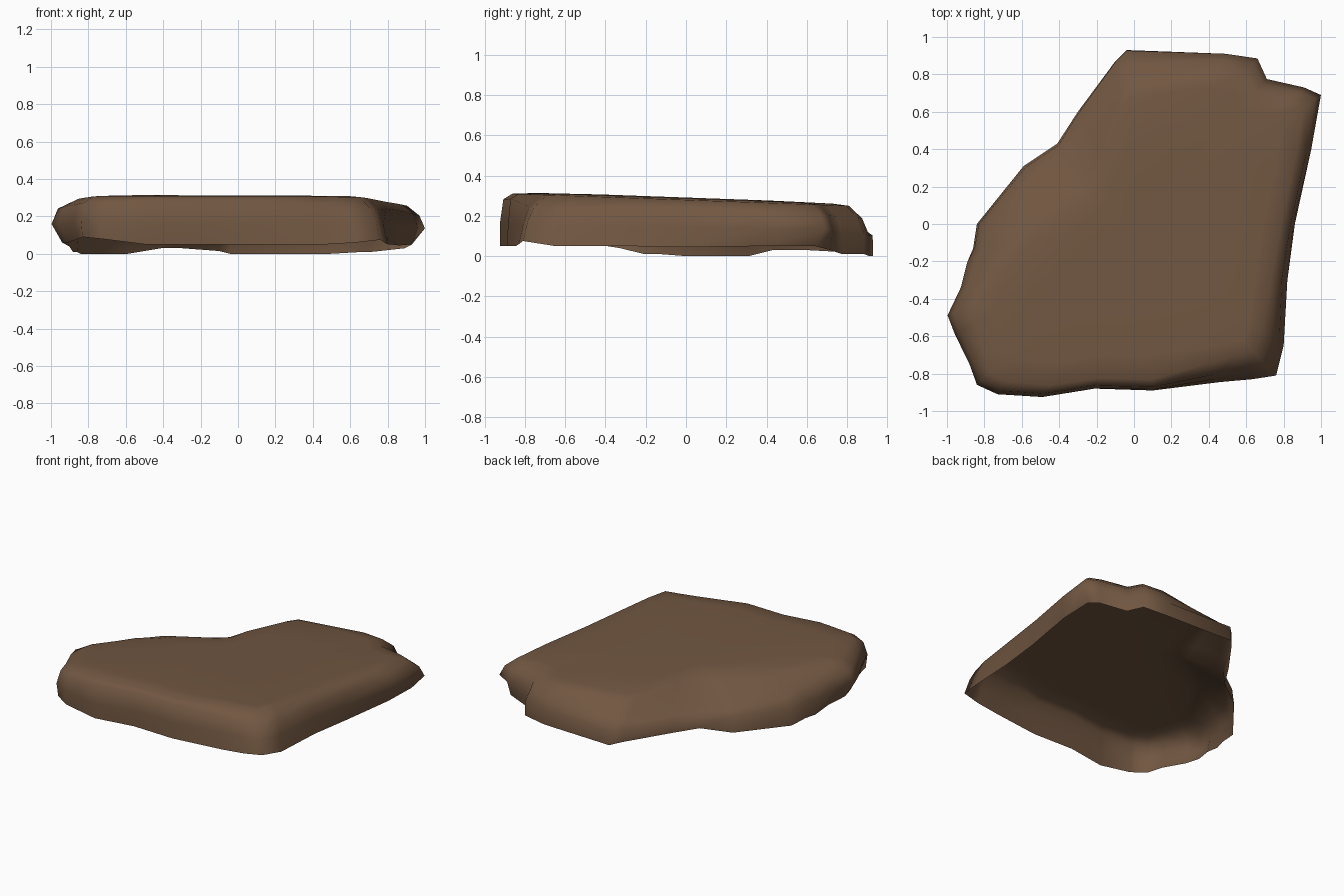
import bpy, bmesh, math

if "Cube" in bpy.data.objects:
    bpy.data.objects.remove(bpy.data.objects["Cube"])

# Outline seen from above, counter-clockwise: x, y, bottom rim height, rim tuck-in
OUTLINE = [
    (-.04, .93, 0, 1), (-.10, .87, .015, 1), (-.30, .60, .03, 1), (-.41, .43, .03, 1),
    (-.59, .31, 0, 1), (-.84, 0, 0, 1), (-.86, -.13, .01, 1), (-.90, -.21, .01, .98),
    (-.93, -.34, .04, .97), (-1, -.49, .06, .94), (-.96, -.59, .06, .95),
    (-.88, -.75, .08, .97), (-.84, -.86, .09, .99), (-.73, -.91, .08, 1),
    (-.49, -.925, .05, 1), (-.21, -.88, .05, 1), (.10, -.89, .05, 1),
    (.46, -.845, .05, 1), (.63, -.83, .06, 1), (.76, -.81, .075, 1),
    (.80, -.65, .05, 1), (.82, -.30, .05, 1), (.86, 0, .045, 1), (.95, .40, .05, .97),
    (1, .69, .05, .93), (.91, .73, .03, .98), (.71, .775, .01, 1),
    (.66, .885, .01, 1), (.49, .91, 0, 1)]


def top_z(y):
    """Gently sloping top, higher at the front."""
    return 0.291 - 0.036 * y


def facing(x, y, dx, dy, power):
    """How strongly a point lies towards a direction, 0 to 1."""
    return max(0, (x * dx + y * dy) / math.hypot(x, y) / math.hypot(dx, dy)) ** power


def profile(x, y, z, tuck):
    """Cross-section at one outline point, from rim to top."""
    w = facing(x, y, -.85, .5, 3)     # wide worn slope at back left
    f = facing(x, y, .1, -1, 2)       # crisper edge at the front
    b = facing(x, y, .2, 1, 2)        # softer edge at the back
    r = facing(x, y, .8, -.6, 3)      # right wall leans in
    c = facing(x, y, .68, -.73, 12)   # worn front right corner
    e = facing(x, y, -.2, 1, 8)       # worn back corner
    edge = .975 - .08 * w + .008 * f - .01 * b - .045 * c - .035 * e
    edge_drop = .055 + .08 * w - .02 * f + .015 * b + .035 * c + .03 * e
    shoulder = .915 - .34 * w + .025 * f - .02 * b - .08 * c - .06 * e
    steps = [(tuck, None, z),
             (1 - .02 * w - .02 * r - .01 * c, None, z + .4 * (top_z(y) - z)),
             (edge, edge_drop, None), (shoulder, .012 + .025 * w, None),
             (.80 - .36 * w - .03 * c - .02 * e, .004, None), (.45 - .18 * w, 0, None)]
    return [(x * s, y * s, h if d is None else top_z(y * s) - d) for s, d, h in steps]


bm = bmesh.new()

# Rings from the open bottom rim up over the rounded shoulder
columns = [[bm.verts.new(p) for p in profile(*point)] for point in OUTLINE]
centre = bm.verts.new((0, 0, top_z(0)))
for a, b in zip(columns, columns[1:] + columns[:1]):
    for k in range(len(a) - 1):
        bm.faces.new((a[k], b[k], b[k + 1], a[k + 1]))
    # Close the top; the underside stays hollow
    bm.faces.new((a[-1], b[-1], centre))

for f in bm.faces:
    f.smooth = True

mesh = bpy.data.meshes.new("rock_slab")
bm.to_mesh(mesh)
bm.free()

brown = bpy.data.materials.new("earth brown")
brown.diffuse_color = (0.165, 0.094, 0.053, 1)
brown.use_nodes = True
brown.node_tree.nodes["Principled BSDF"].inputs["Base Color"].default_value = brown.diffuse_color
mesh.materials.append(brown)

slab = bpy.data.objects.new("rock_slab", mesh)
bpy.context.collection.objects.link(slab)
